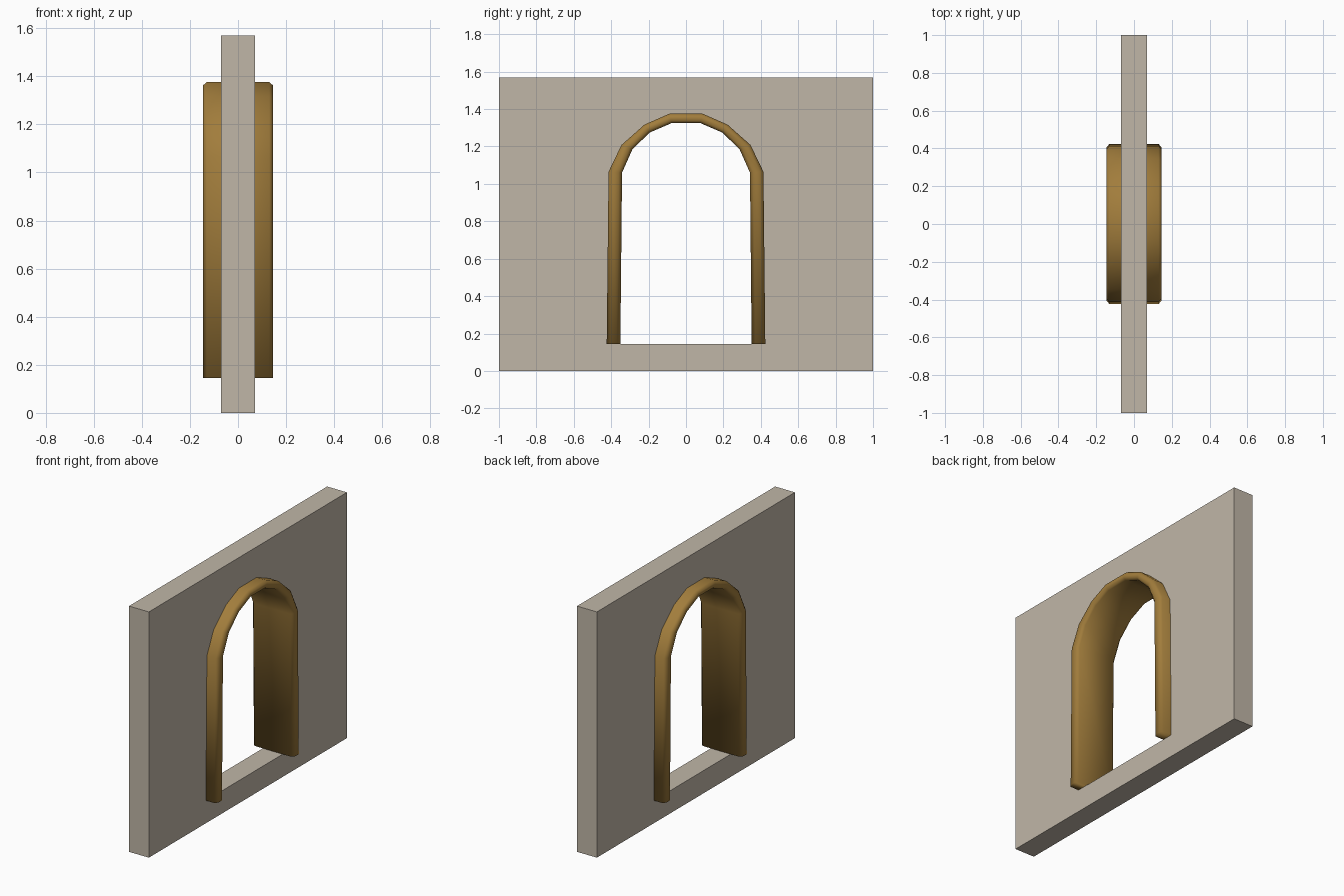
import bpy, bmesh

if "Cube" in bpy.data.objects:
    bpy.data.objects.remove(bpy.data.objects["Cube"])


def material(name, rgb):
    m = bpy.data.materials.new(name)
    m.diffuse_color = (*rgb, 1)
    m.use_nodes = True
    m.node_tree.nodes["Principled BSDF"].inputs["Base Color"].default_value = m.diffuse_color
    return m


stone = material("warm grey plaster", (0.53, 0.47, 0.39))
wood = material("golden brown wood", (0.36, 0.205, 0.045))


def add_object(name, bm, mat, smooth=False):
    bmesh.ops.recalc_face_normals(bm, faces=bm.faces)
    me = bpy.data.meshes.new(name)
    bm.to_mesh(me)
    bm.free()
    for p in me.polygons:
        p.use_smooth = smooth
    me.materials.append(mat)
    ob = bpy.data.objects.new(name, me)
    bpy.context.collection.objects.link(ob)
    return ob


def prism(name, profile, half, mat):
    """Extrude a (y, z) outline along x."""
    bm = bmesh.new()
    f = bm.faces.new([bm.verts.new((-half, y, z)) for y, z in profile])
    r = bmesh.ops.extrude_face_region(bm, geom=[f])
    vs = [v for v in r["geom"] if isinstance(v, bmesh.types.BMVert)]
    bmesh.ops.translate(bm, vec=(2 * half, 0, 0), verts=vs)
    return add_object(name, bm, mat)


def mirrored(pts):
    return pts + [(-y, z) for y, z in reversed(pts)]


# Half outlines of the arch, from the foot to the crown
SILL = 0.145
outer = mirrored([(0.424, SILL), (0.414, 1.065), (0.345, 1.208), (0.222, 1.317), (0.089, 1.375)])
inner = mirrored([(0.351, SILL), (0.342, 1.06), (0.287, 1.184), (0.195, 1.274), (0.077, 1.325)])
middle = [((a + c) / 2, (b + d) / 2) for (a, b), (c, d) in zip(outer, inner)]

# Wall panel with arched opening
wall = prism("wall", [(-1, 0), (1, 0), (1, 1.57), (-1, 1.57)], 0.07, stone)
cutter = prism("opening_cutter", middle, 0.3, stone)
cutter.hide_render = True
cutter.hide_set(True)
cut = wall.modifiers.new("opening", 'BOOLEAN')
cut.operation = 'DIFFERENCE'
cut.solver = 'EXACT'
cut.object = cutter

# Arched door frame: chamfered section swept along the arch
X, C, T = 0.146, 0.016, 0.26
section = [(-X, T), (-X, 1 - T), (-X + C, 1), (X - C, 1),
           (X, 1 - T), (X, T), (X - C, 0), (-X + C, 0)]
bm = bmesh.new()
rings = []
for (oy, oz), (iy, iz) in zip(outer, inner):
    rings.append([bm.verts.new((x, iy + (oy - iy) * t, iz + (oz - iz) * t)) for x, t in section])
n = len(section)
for a, b in zip(rings, rings[1:]):
    for i in range(n):
        j = (i + 1) % n
        bm.faces.new((a[i], a[j], b[j], b[i]))
bm.faces.new(rings[0])
bm.faces.new(rings[-1])
add_object("arch_frame", bm, wood, smooth=True)
